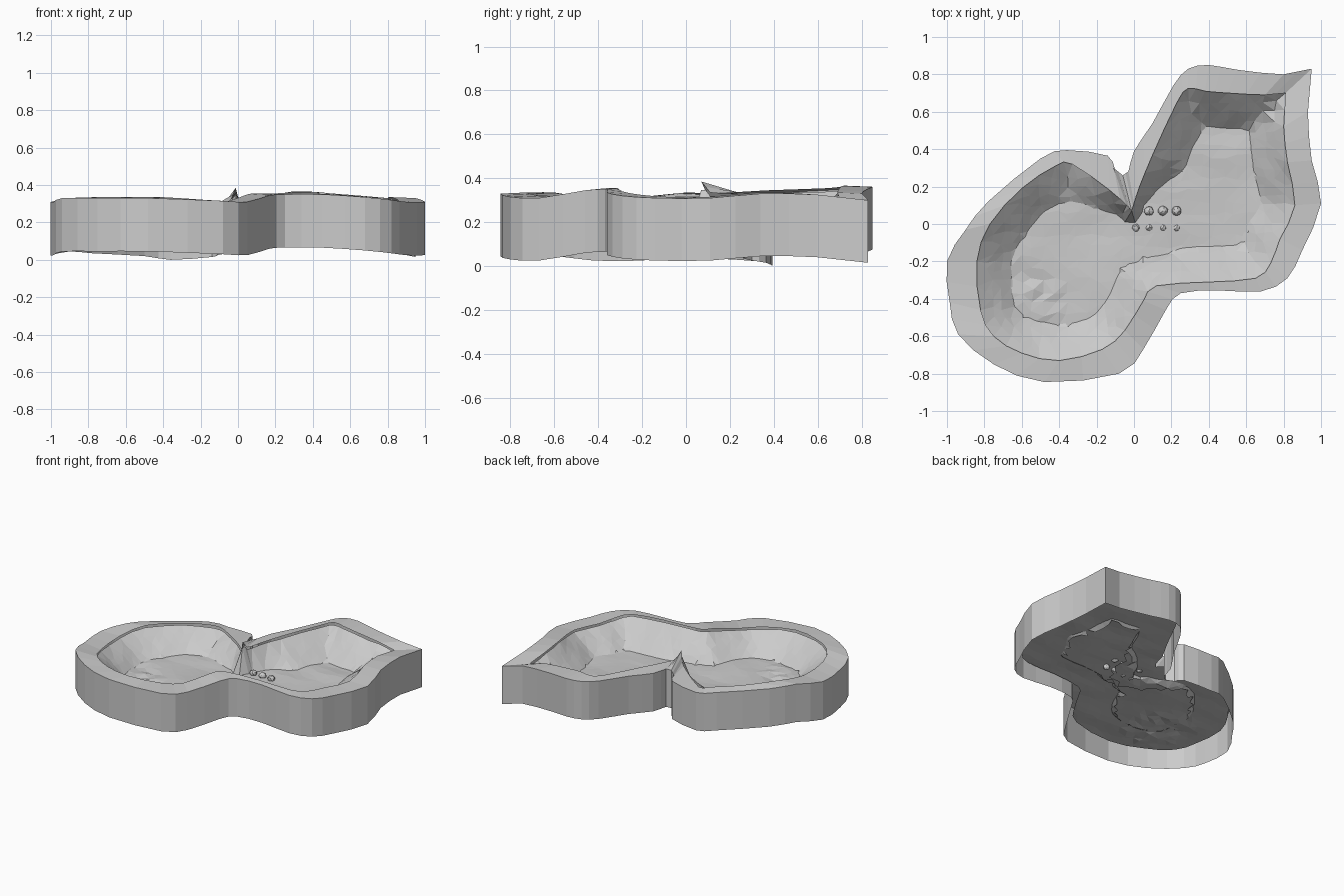
import bpy, bmesh, random
from mathutils import Vector, noise
from mathutils.geometry import delaunay_2d_cdt

if "Cube" in bpy.data.objects:
    bpy.data.objects.remove(bpy.data.objects["Cube"])

random.seed(4)
SKIRT = 0.285
CORNER = 12                                    # sharp back right corner
NOTCH = 21                                     # raised peak between the lobes

# Outer rim outline (x, y, top height), counter-clockwise from the front
OUTER = [(-.48, -.845, .33), (-.08, -.80, .315), (.05, -.67, .31), (.17, -.46, .345),
         (.25, -.37, .35), (.45, -.355, .35), (.68, -.36, .335), (.82, -.29, .32),
         (.90, -.14, .31), (1.0, .11, .31), (.95, .34, .33), (.93, .60, .325),
         (.95, .83, .30), (.80, .80, .33), (.55, .825, .35), (.40, .85, .36),
         (.29, .83, .36), (.21, .74, .35), (.10, .54, .34), (0, .39, .33),
         (-.03, .28, .33), (-.06, .26, .32), (-.11, .30, .31), (-.14, .365, .30),
         (-.36, .395, .285), (-.50, .35, .305), (-.78, .12, .32), (-.90, -.03, .33),
         (-1.0, -.20, .31), (-.985, -.42, .31), (-.94, -.59, .33), (-.75, -.75, .33)]
# Inner rim outline, matched point by point
INNER = [(-.40, -.73), (-.17, -.67), (-.05, -.57), (.05, -.41), (.12, -.33), (.40, -.31),
         (.65, -.29), (.73, -.21), (.78, -.08), (.86, .10), (.82, .33), (.80, .52),
         (.81, .70), (.70, .69), (.50, .70), (.38, .71), (.29, .725), (.23, .65),
         (.10, .37), (.03, .20), (0, .11), (-.012, .07), (-.04, .10), (-.13, .18),
         (-.33, .32), (-.42, .31), (-.60, .19), (-.77, 0), (-.84, -.20), (-.82, -.46),
         (-.75, -.60), (-.60, -.69)]


def refine(pts):
    """Insert one smooth midpoint per edge, straight next to the sharp corners."""
    n, out = len(pts), []
    for i in range(n):
        a, b, c, d = (pts[(i + k) % n] for k in (-1, 0, 1, 2))
        straight = {i, i + 1} & {CORNER, NOTCH}
        out += [b, (b + c) / 2 if straight else (b + c) * 0.5625 - (a + d) * 0.0625]
    return out


def make_object(name, bm):
    mesh = bpy.data.meshes.new(name)
    bm.to_mesh(mesh)
    bm.free()
    obj = bpy.data.objects.new(name, mesh)
    bpy.context.collection.objects.link(obj)
    return obj


outer = refine([Vector(p) for p in OUTER])
inner_raw = [Vector((x, y, o[2] + 0.005)) for (x, y), o in zip(INNER, OUTER)]
inner_raw[NOTCH].z = 0.385
inner = refine(inner_raw)
n = len(outer)

# Rim: open vertical skirt plus the flat top band
bm = bmesh.new()
rings = [[bm.verts.new(p - Vector((0, 0, SKIRT))) for p in outer],
         [bm.verts.new(p) for p in outer],
         [bm.verts.new(p) for p in inner]]
for lo, hi in zip(rings, rings[1:]):
    for i in range(n):
        j = (i + 1) % n
        bm.faces.new((lo[i], lo[j], hi[j], hi[i]))
make_object("basin_rim", bm)


def nearest(p, ring):
    """Distance to the outline and its height there."""
    best = (9, 0)
    for i in range(n):
        a, b = ring[i], ring[(i + 1) % n]
        ab = (b - a).to_2d()
        t = max(0, min(1, (p - a.to_2d()).dot(ab) / ab.length_squared))
        best = min(best, ((p - a.to_2d() - ab * t).length, a.z + (b.z - a.z) * t))
    return best


def inside(p, ring):
    hit = False
    for i in range(n):
        a, b = ring[i], ring[(i + 1) % n]
        if (a.y > p.y) != (b.y > p.y) and p.x < a.x + (p.y - a.y) / (b.y - a.y) * (b.x - a.x):
            hit = not hit
    return hit


def terrain(name, ring, height, step, margin, reach=9):
    """Rough triangulated sheet inside an outline, kept within reach of its edge."""
    points = [p.to_2d() for p in ring]
    jitter = step / 4
    kx, ky = int(1 / step) + 1, int(0.86 / step) + 1
    for ix in range(-kx, kx + 1):
        for iy in range(-ky, ky + 1):
            p = Vector((ix * step + random.uniform(-jitter, jitter),
                        iy * step + random.uniform(-jitter, jitter)))
            if inside(p, ring) and nearest(p, ring)[0] > margin:
                points.append(p)
    border = [(i, (i + 1) % n) for i in range(n)]
    co, _, tris, _, _, _ = delaunay_2d_cdt(points, border, [list(range(n))], 1, 1e-5)
    bm = bmesh.new()
    verts = [bm.verts.new((p.x, p.y, height(p))) for p in co]
    for t in tris:
        mid = sum((co[i] for i in t), Vector((0, 0))) / 3
        if nearest(mid, ring)[0] < reach:
            bm.faces.new([verts[i] for i in t])
    for f in bm.faces:
        f.normal_update()
        if f.normal.z < 0:
            f.normal_flip()
    bmesh.ops.delete(bm, geom=[v for v in bm.verts if not v.link_faces], context='VERTS')
    make_object(name, bm)


def floor_height(p):
    z = 0.165 + 0.012 * noise.noise((p.x * 3, p.y * 6, 0))
    if (p - Vector((-.6, -.45))).length < 0.24:      # finer rubble patch
        z += random.uniform(-0.008, 0.008)
    return z


def bank_height(p):
    """Even slope from just under the inner rim down into the floor."""
    dist, top = nearest(p, inner)
    width = min(0.2, 0.03 + 0.5 * (p - Vector((0, .08))).length)
    top = min(top, 0.36) - 0.015
    return max(0.14, top + (0.15 - top) * dist / width) + 0.008 * noise.noise((p.x * 9, p.y * 9, 3))


# Floor sheet running out beneath the rim, and the sloping bank above it
floor_edge = [a.lerp(b, 0.6) for a, b in zip(inner, outer)]
terrain("basin_floor", floor_edge, floor_height, 0.06, 0.02)
terrain("inner_bank", inner, bank_height, 0.05, 0.035, 0.2)

# Two rows of pebbles, the front row more deeply buried
for row, (y, z, r) in enumerate([(.07, .178, .025), (-.02, .155, .022)]):
    for i, x in enumerate((.01, .08, .155, .228)):
        bm = bmesh.new()
        bmesh.ops.create_icosphere(bm, subdivisions=2, radius=r)
        for v in bm.verts:
            v.co = v.co * random.uniform(0.9, 1.1) + Vector((x, y, z))
        make_object(f"pebble_{row}_{i}", bm)
